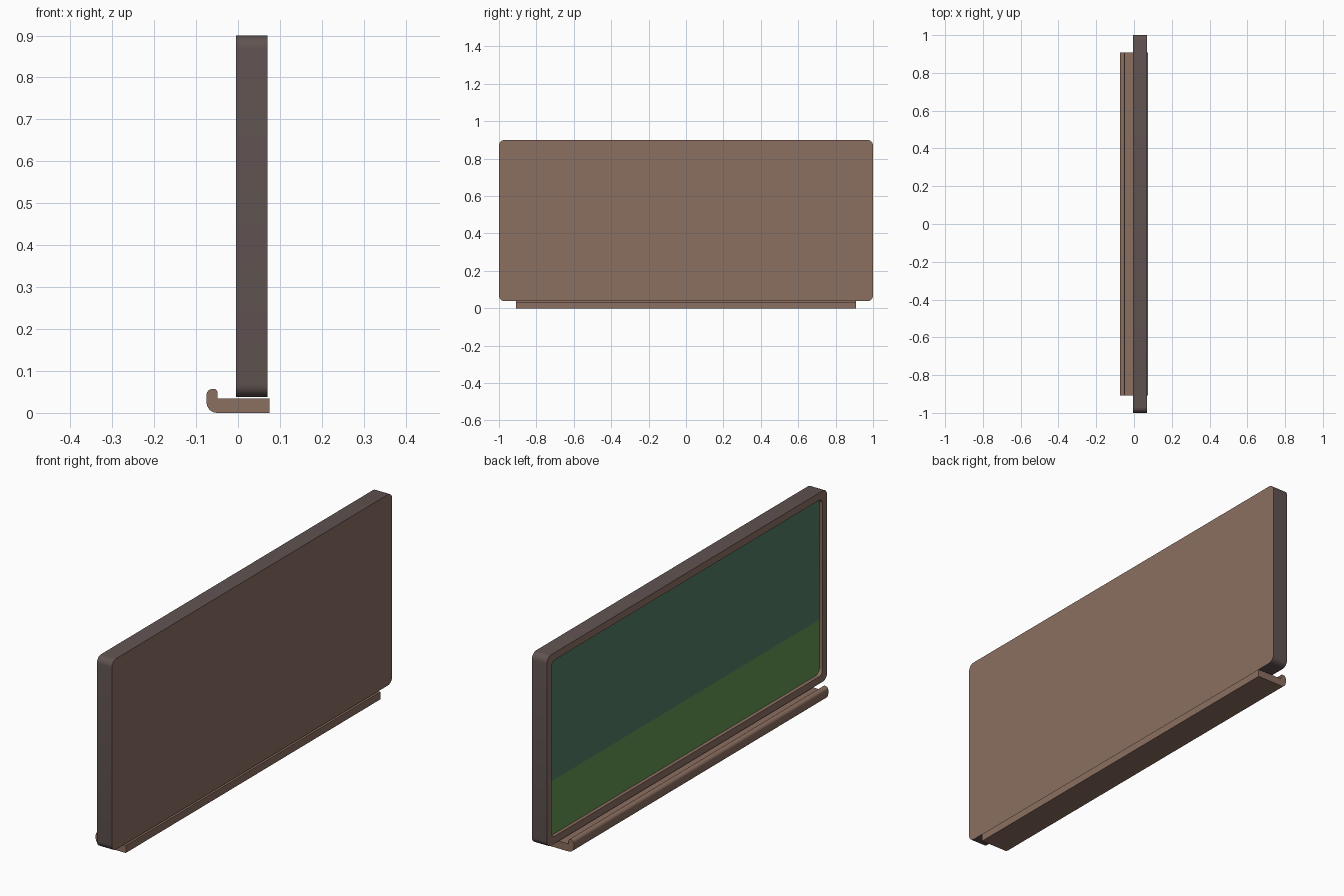
import bpy, bmesh, math

if "Cube" in bpy.data.objects:
    bpy.data.objects.remove(bpy.data.objects["Cube"])


def material(name, rgb):
    lin = [(c / 255 / 12.92) if c < 11 else ((c / 255 + 0.055) / 1.055) ** 2.4 for c in rgb]
    m = bpy.data.materials.new(name)
    m.diffuse_color = (*lin, 1)
    m.use_nodes = True
    m.node_tree.nodes["Principled BSDF"].inputs["Base Color"].default_value = m.diffuse_color
    return m


WOOD = material("brown_wood", (139, 110, 96))
EDGE = material("dark_edge", (96, 83, 81))
GREEN = material("board_green", (83, 125, 101))
GRASS = material("lower_green", (101, 151, 83))


def rounded(points, seg=6):
    """Outline of 2D points (a, b, corner radius) with rounded convex corners."""
    out = []
    n = len(points)
    for i, (a, b, r) in enumerate(points):
        if r == 0:
            out.append((a, b))
            continue
        pa, pb, _ = points[i - 1]
        na, nb, _ = points[(i + 1) % n]
        l1, l2 = math.hypot(pa - a, pb - b), math.hypot(na - a, nb - b)
        u = ((pa - a) / l1, (pb - b) / l1)
        v = ((na - a) / l2, (nb - b) / l2)
        # right-angled corners: arc centre is offset along both sides
        ca, cb = a + r * (u[0] + v[0]), b + r * (u[1] + v[1])
        for k in range(seg + 1):
            t = math.pi / 2 * k / seg
            s, c = math.sin(t), math.cos(t)
            out.append((ca - r * (v[0] * c + u[0] * s), cb - r * (v[1] * c + u[1] * s)))
    return out


def finish(bm, name, mats):
    bmesh.ops.recalc_face_normals(bm, faces=bm.faces[:])
    me = bpy.data.meshes.new(name)
    bm.to_mesh(me)
    bm.free()
    ob = bpy.data.objects.new(name, me)
    bpy.context.collection.objects.link(ob)
    for m in mats:
        me.materials.append(m)
    bpy.ops.object.select_all(action='DESELECT')
    ob.select_set(True)
    bpy.context.view_layer.objects.active = ob
    bpy.ops.object.shade_smooth_by_angle(angle=math.radians(35))
    return ob


# Framed board: back, outer sides, rim, recess wall and writing surface
Z0, Z1, RIM, DEPTH = 0.038, 0.90, 0.033, 0.016
X_FRONT, X_BACK = -0.005, 0.07


def board_loop(bm, x, inset, r):
    y, lo, hi = 1 - inset, Z0 + inset, Z1 - inset
    pts = rounded([(-y, lo, r), (y, lo, r), (y, hi, r), (-y, hi, r)])
    return [bm.verts.new((x, a, b)) for a, b in pts]


bm = bmesh.new()
loops = [board_loop(bm, X_BACK, 0, 0.03), board_loop(bm, X_FRONT, 0, 0.03),
         board_loop(bm, X_FRONT, RIM, 0.025), board_loop(bm, X_FRONT + DEPTH, RIM, 0.025)]
bm.faces.new(loops[0])
for j in range(3):
    p, q = loops[j], loops[j + 1]
    for i in range(len(p)):
        k = (i + 1) % len(p)
        f = bm.faces.new((p[i], p[k], q[k], q[i]))
        f.material_index = 1 if j == 0 else 0
surface = bm.faces.new(loops[3])
surface.material_index = 2
# Lower green band cut across the writing surface
bmesh.ops.bisect_plane(bm, geom=[surface] + surface.edges[:] + surface.verts[:],
                       plane_co=(0, 0, 0.315), plane_no=(0, 0, 1))
for f in bm.faces:
    if f.material_index == 2 and f.calc_center_median().z < 0.315:
        f.material_index = 3
finish(bm, "framed_board", [WOOD, EDGE, GREEN, GRASS])

# Chalk tray: hooked profile swept along the board
profile = rounded([(-0.075, 0, 0.025), (0.075, 0, 0), (0.075, 0.034, 0),
                   (-0.049, 0.034, 0), (-0.049, 0.057, 0.008), (-0.075, 0.057, 0.014)])
bm = bmesh.new()
ends = [[bm.verts.new((x, y, z)) for x, z in profile] for y in (-0.908, 0.908)]
for e in ends:
    bm.faces.new(e)
for i in range(len(profile)):
    k = (i + 1) % len(profile)
    bm.faces.new((ends[0][i], ends[0][k], ends[1][k], ends[1][i]))
finish(bm, "chalk_tray", [WOOD])
